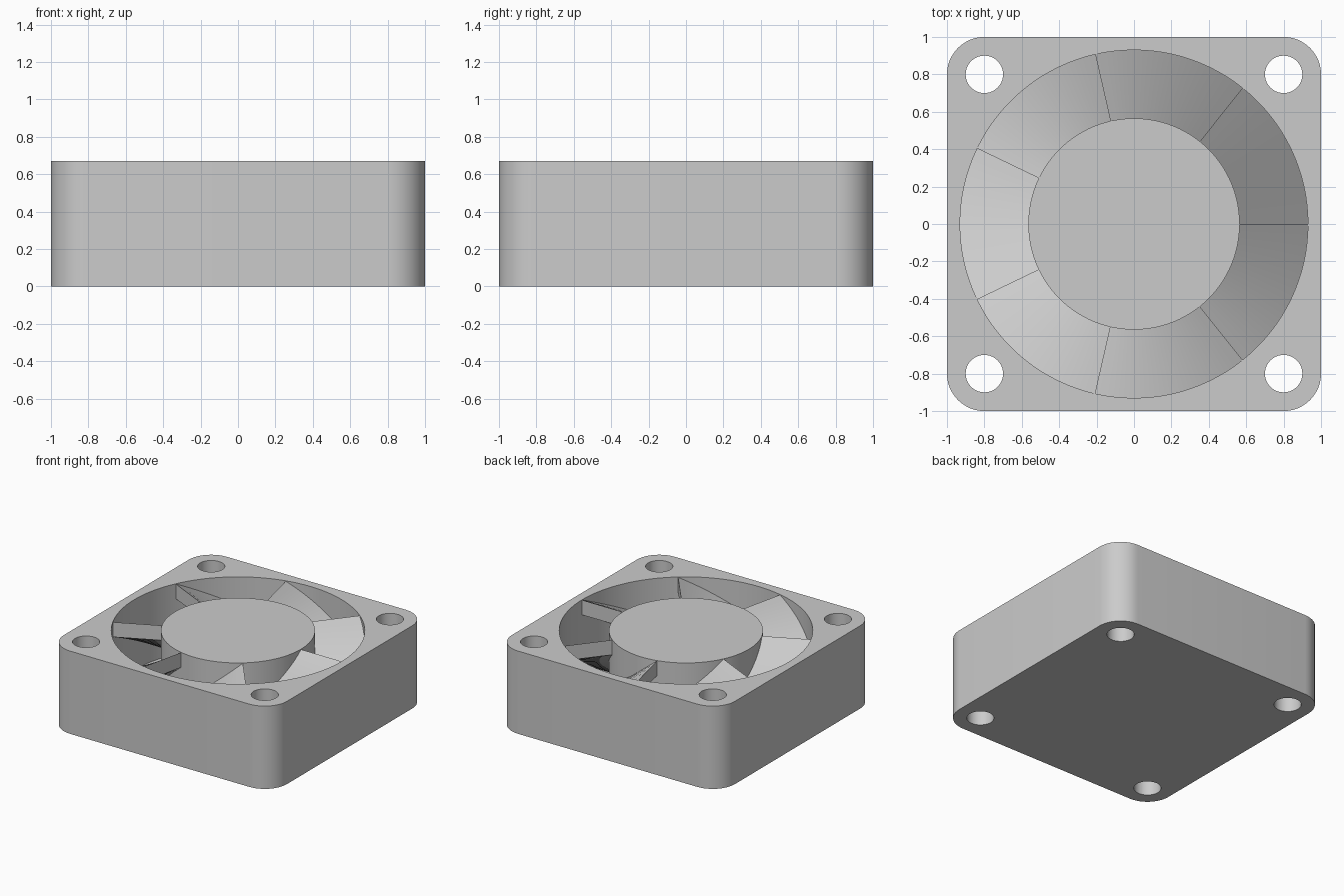
import bpy
import bmesh
import math

cube = bpy.data.objects.get("Cube")
if cube:
    bpy.data.objects.remove(cube, do_unlink=True)

HEIGHT = 0.67
FLOOR = 0.1
HUB_R = 0.565
BORE_R = 0.93
BLADES = 7

grey = bpy.data.materials.new("light_grey_plastic")
grey.use_nodes = True
tone = (0.6, 0.6, 0.6, 1)
grey.diffuse_color = tone
grey.node_tree.nodes["Principled BSDF"].inputs["Base Color"].default_value = tone


def make_object(name, bm):
    bmesh.ops.recalc_face_normals(bm, faces=bm.faces)
    mesh = bpy.data.meshes.new(name)
    bm.to_mesh(mesh)
    bm.free()
    mesh.materials.append(grey)
    obj = bpy.data.objects.new(name, mesh)
    bpy.context.collection.objects.link(obj)
    return obj


def activate(obj):
    bpy.ops.object.select_all(action="DESELECT")
    obj.select_set(True)
    bpy.context.view_layer.objects.active = obj


def smooth(obj):
    activate(obj)
    bpy.ops.object.shade_smooth_by_angle(angle=math.radians(30))


def prism(name, outline, z0, z1):
    """Extrude a closed xy outline between two heights."""
    bm = bmesh.new()
    face = bm.faces.new([bm.verts.new((x, y, z0)) for x, y in outline])
    top = bmesh.ops.extrude_face_region(bm, geom=[face])["geom"]
    verts = [g for g in top if isinstance(g, bmesh.types.BMVert)]
    bmesh.ops.translate(bm, verts=verts, vec=(0, 0, z1 - z0))
    return make_object(name, bm)


def circle(radius, count, cx=0, cy=0):
    steps = [2 * math.pi * i / count for i in range(count)]
    return [(cx + radius * math.cos(a), cy + radius * math.sin(a)) for a in steps]


def rounded_square(half, radius, steps=12):
    points = []
    for corner, (sx, sy) in enumerate([(1, 1), (-1, 1), (-1, -1), (1, -1)]):
        for i in range(steps + 1):
            a = math.pi / 2 * (corner + i / steps)
            points.append((sx * (half - radius) + radius * math.cos(a),
                           sy * (half - radius) + radius * math.sin(a)))
    return points


# Housing: rounded block with a blind bore and four screw holes
housing = prism("housing", rounded_square(1, 0.2), 0, HEIGHT)
cutters = [prism("bore_cutter", circle(BORE_R, 112), FLOOR, HEIGHT + 0.2)]
for sx in (-1, 1):
    for sy in (-1, 1):
        hole = circle(0.1, 40, 0.8 * sx, 0.8 * sy)
        cutters.append(prism("screw_hole_cutter", hole, -0.2, HEIGHT + 0.2))
activate(housing)
for cutter in cutters:
    cutter.hide_render = True
    mod = housing.modifiers.new("cut", "BOOLEAN")
    mod.operation = "DIFFERENCE"
    mod.solver = "EXACT"
    mod.object = cutter
    bpy.ops.object.modifier_apply(modifier=mod.name)
    bpy.data.objects.remove(cutter, do_unlink=True)
smooth(housing)

# Hub, flush with the top of the housing
smooth(prism("hub", circle(HUB_R, 112), FLOOR, HEIGHT))


def blade(name, start, rise=0.4, thick=0.12, steps=16):
    """Thick helical vane that climbs counter-clockwise to the rim."""
    bm = bmesh.new()
    span = 2 * math.pi / BLADES
    rings = []
    for i in range(steps + 1):
        t = i / steps
        a = start + span * t
        z = HEIGHT - 0.003 - rise * (1 - t)
        section = [(HUB_R - 0.005, z), (BORE_R, z),
                   (BORE_R, z - thick), (HUB_R - 0.005, z - thick)]
        rings.append([bm.verts.new((r * math.cos(a), r * math.sin(a), h))
                      for r, h in section])
    for a, b in zip(rings, rings[1:]):
        for k in range(4):
            n = (k + 1) % 4
            bm.faces.new((a[k], a[n], b[n], b[k]))
    bm.faces.new(rings[0])
    bm.faces.new(rings[-1])
    smooth(make_object(name, bm))


# Seven overlapping blades around the hub
for i in range(BLADES):
    blade(f"blade_{i + 1}", 2 * math.pi * i / BLADES)
